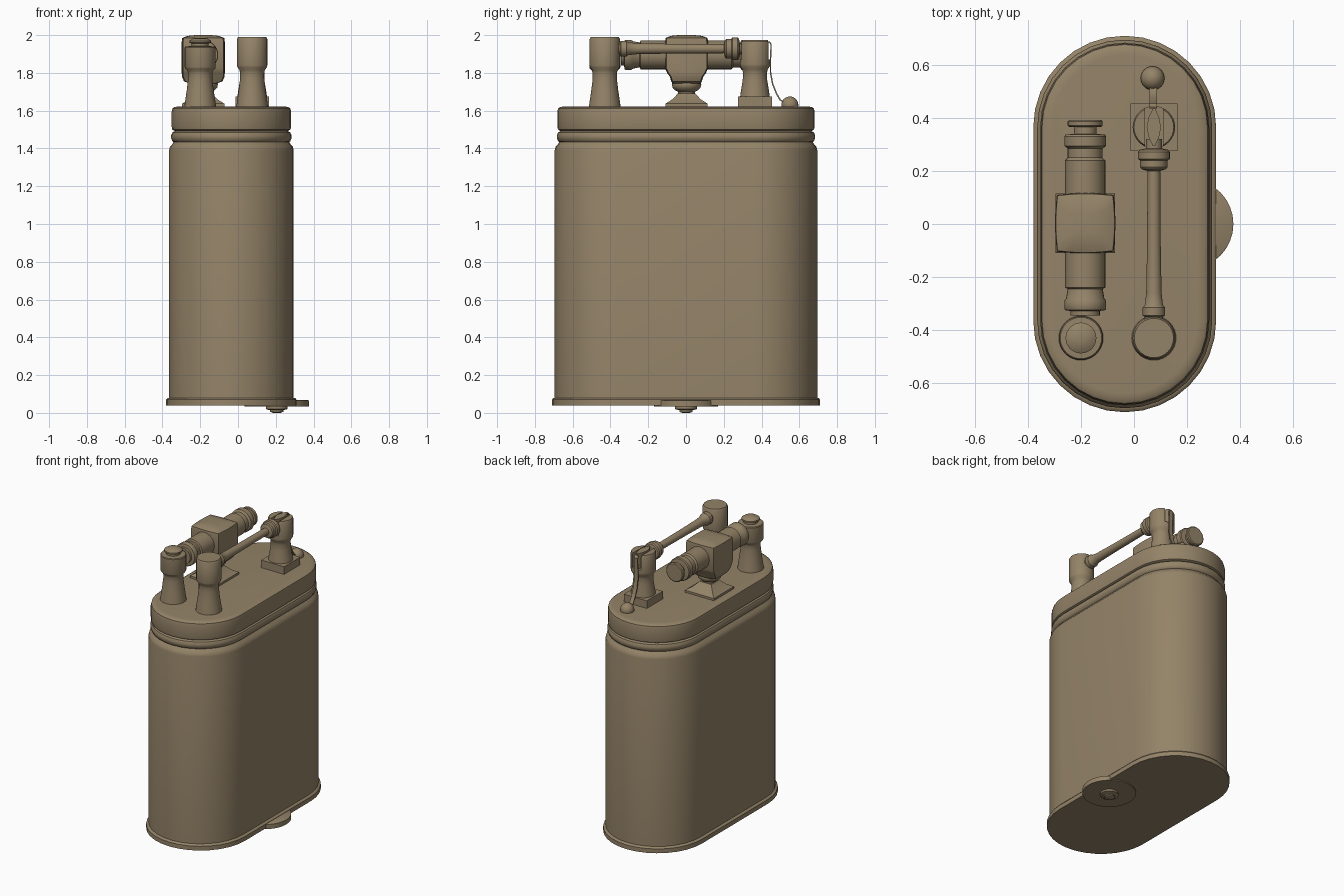
import bpy, bmesh
from math import sin, cos, pi, radians
from mathutils import Matrix, Vector

cube = bpy.data.objects.get("Cube")
if cube:
    bpy.data.objects.remove(cube, do_unlink=True)

brass = bpy.data.materials.new("aged brass")
brass.use_nodes = True
colour = (0.296, 0.227, 0.138, 1)
brass.diffuse_color = colour
bsdf = brass.node_tree.nodes["Principled BSDF"]
bsdf.inputs["Base Color"].default_value = colour


def finish(obj, angle=35):
    obj.data.materials.clear()
    obj.data.materials.append(brass)
    bpy.ops.object.select_all(action="DESELECT")
    obj.select_set(True)
    bpy.context.view_layer.objects.active = obj
    bpy.ops.object.shade_smooth_by_angle(angle=radians(angle))
    return obj


def loft(name, rings, matrix=Matrix()):
    """Skin a stack of closed rings and cap both ends."""
    bm = bmesh.new()
    loops = [[bm.verts.new(matrix @ Vector(p)) for p in ring] for ring in rings]
    n = len(loops[0])
    for a, b in zip(loops, loops[1:]):
        for i in range(n):
            j = (i + 1) % n
            bm.faces.new((a[i], a[j], b[j], b[i]))
    bm.faces.new(loops[0][::-1])
    bm.faces.new(loops[-1])
    bmesh.ops.recalc_face_normals(bm, faces=bm.faces)
    mesh = bpy.data.meshes.new(name)
    bm.to_mesh(mesh)
    bm.free()
    obj = bpy.data.objects.new(name, mesh)
    bpy.context.collection.objects.link(obj)
    return finish(obj)


def stadium(r, z, steps=16):
    ring = []
    for side, start in ((1, 0), (-1, pi)):
        for i in range(steps + 1):
            a = start + pi * i / steps
            ring.append((r * cos(a) - 0.035, side * 0.365 + r * sin(a), z))
    return ring


def circle(r, z, n=32):
    return [(r * cos(2 * pi * i / n), r * sin(2 * pi * i / n), z) for i in range(n)]


def square(hx, hy, z):
    return [(-hx, -hy, z), (hx, -hy, z), (hx, hy, z), (-hx, hy, z)]


def turned(name, profile, x, y, z=0, along_y=False):
    """Turn a (radius, height) profile about a vertical or y-facing axis."""
    matrix = Matrix.Translation((x, y, z))
    if along_y:
        matrix = matrix @ Matrix.Rotation(-pi / 2, 4, "X")
    return loft(name, [circle(r, h) for r, h in profile], matrix)


# Tank with foot flange and rounded shoulder
loft("tank", [stadium(r, z) for r, z in (
    (0.345, 0.04), (0.345, 0.07), (0.338, 0.078), (0.33, 0.08), (0.33, 1.39),
    (0.325, 1.41), (0.315, 1.42), (0.305, 1.435), (0.30, 1.44))])

# Neck bead and lid
loft("neck_bead", [stadium(r, z) for r, z in (
    (0.30, 1.43), (0.312, 1.438), (0.319, 1.455), (0.319, 1.47),
    (0.312, 1.485), (0.298, 1.492), (0.298, 1.50))])
loft("lid", [stadium(r, z) for r, z in (
    (0.298, 1.492), (0.313, 1.50), (0.316, 1.515), (0.316, 1.595),
    (0.312, 1.612), (0.30, 1.62), (0.275, 1.622))])

# Filler disc and screw under the tank
turned("filler_disc", [(0.17, 0.033), (0.17, 0.065), (0.165, 0.068)], 0.205, 0)
turned("filler_screw", [(0.02, 0), (0.035, 0.006), (0.035, 0.014),
                        (0.058, 0.02), (0.058, 0.036)], 0.205, 0)

# Flared posts
flare = [(0.084, 1.62), (0.08, 1.65), (0.071, 1.71), (0.064, 1.77), (0.064, 1.80)]
turned("arm_post", flare + [(0.067, 1.815), (0.078, 1.83), (0.08, 1.84),
                            (0.08, 1.98), (0.074, 1.99)], 0.075, -0.43)
turned("rest_post", flare + [(0.067, 1.81), (0.08, 1.825), (0.082, 1.83), (0.082, 1.935),
                             (0.078, 1.94), (0.045, 1.942), (0.045, 1.955), (0.058, 1.96),
                             (0.058, 1.97), (0.04, 1.981), (0.015, 1.986)], -0.2, -0.43)

# Hinge post on a square plinth, slotted to a fork
loft("hinge_plinth", [square(0.089, 0.089, z) for z in (1.62, 1.675)],
     Matrix.Translation((0.075, 0.365, 0)))
hinge = turned("hinge_post", [(0.08, 1.66), (0.075, 1.70), (0.065, 1.76), (0.063, 1.80),
                              (0.068, 1.82), (0.079, 1.835), (0.08, 1.845),
                              (0.08, 1.96), (0.075, 1.97)], 0.075, 0.365)
cutter = loft("slot_cutter", [square(0.034, 0.2, z) for z in (1.87, 2.1)],
              Matrix.Translation((0.075, 0.365, 0)))
cut = hinge.modifiers.new("slot", "BOOLEAN")
cut.operation = "DIFFERENCE"
cut.object = cutter
cut.solver = "EXACT"
bpy.context.view_layer.objects.active = hinge
bpy.ops.object.modifier_apply(modifier="slot")
bpy.data.objects.remove(cutter, do_unlink=True)
finish(hinge)

# Lens-shaped tongue in the fork
tongue = [[(s * 0.027 * cos(t * pi / 2), 0.078 * s * t, z)
           for s in (1, -1) for t in (-0.9, -0.5, 0, 0.5, 0.9)] for z in (1.86, 1.975)]
loft("hinge_tongue", tongue, Matrix.Translation((0.075, 0.365, 0)))

# Snuffer arm with end collars
turned("snuffer_arm", [
    (0.035, -0.37), (0.035, -0.35), (0.042, -0.345), (0.042, -0.315), (0.034, -0.305),
    (0.029, -0.26), (0.026, -0.1), (0.024, 0.2), (0.046, 0.207), (0.052, 0.215),
    (0.052, 0.24), (0.06, 0.245), (0.06, 0.272), (0.054, 0.28), (0.03, 0.285),
    (0.03, 0.32)], 0.075, 0, 1.928, True)

# Flat spring strip and its ball
path = [(0.435, 1.965), (0.447, 1.95), (0.444, 1.87), (0.444, 1.80), (0.455, 1.74),
        (0.475, 1.69), (0.495, 1.655), (0.525, 1.638)]
loft("spring_strip", [[(0.058, y, z), (0.086, y, z), (0.086, y + 0.007, z + 0.003),
                       (0.058, y + 0.007, z + 0.003)] for y, z in path])
bpy.ops.mesh.primitive_uv_sphere_add(segments=24, ring_count=14, radius=0.045,
                                     location=(0.07, 0.55, 1.63))
ball = bpy.context.object
ball.name = "spring_ball"
finish(ball, 60)

# Horizontal wick barrel
turned("wick_barrel", [
    (0.055, -0.345), (0.055, -0.328), (0.076, -0.325), (0.079, -0.32), (0.079, -0.29),
    (0.072, -0.28), (0.066, -0.245), (0.076, -0.24), (0.076, -0.12), (0.076, 0.24),
    (0.066, 0.25), (0.066, 0.285), (0.079, 0.295), (0.079, 0.33), (0.074, 0.337),
    (0.043, 0.34), (0.043, 0.365), (0.062, 0.367), (0.066, 0.371), (0.066, 0.387),
    (0.06, 0.392)], -0.184, 0, 1.895, True)


# Burner block with softly bulging sides
def pillow(hx, hy, z, bulge=0.007, n=6):
    ring = []
    corners = square(hx, hy, z)
    for k, a in enumerate(corners):
        b = corners[(k + 1) % 4]
        for i in range(n):
            t = i / n
            p = Vector(a).lerp(Vector(b), t)
            out = Vector((b[1] - a[1], a[0] - b[0], 0)).normalized()
            ring.append(p + out * bulge * sin(pi * t))
    return ring


loft("burner_block", [pillow(*level) for level in (
    (0.066, 0.068, 1.745), (0.095, 0.074, 1.755), (0.106, 0.082, 1.78), (0.107, 0.096, 1.80),
    (0.107, 0.107, 1.825), (0.107, 0.107, 1.965), (0.104, 0.104, 1.985),
    (0.075, 0.075, 1.996), (0.035, 0.035, 2.0))], Matrix.Translation((-0.184, 0.003, 0)))

# Burner stem and pyramidal base
turned("burner_stem", [(0.045, 1.66), (0.045, 1.70), (0.06, 1.708), (0.074, 1.722),
                       (0.078, 1.74), (0.07, 1.76)], -0.184, 0.003)
loft("burner_base", [square(h, h, z) for h, z in (
    (0.112, 1.62), (0.112, 1.637), (0.075, 1.66), (0.045, 1.692))],
     Matrix.Translation((-0.184, 0.003, 0)))
